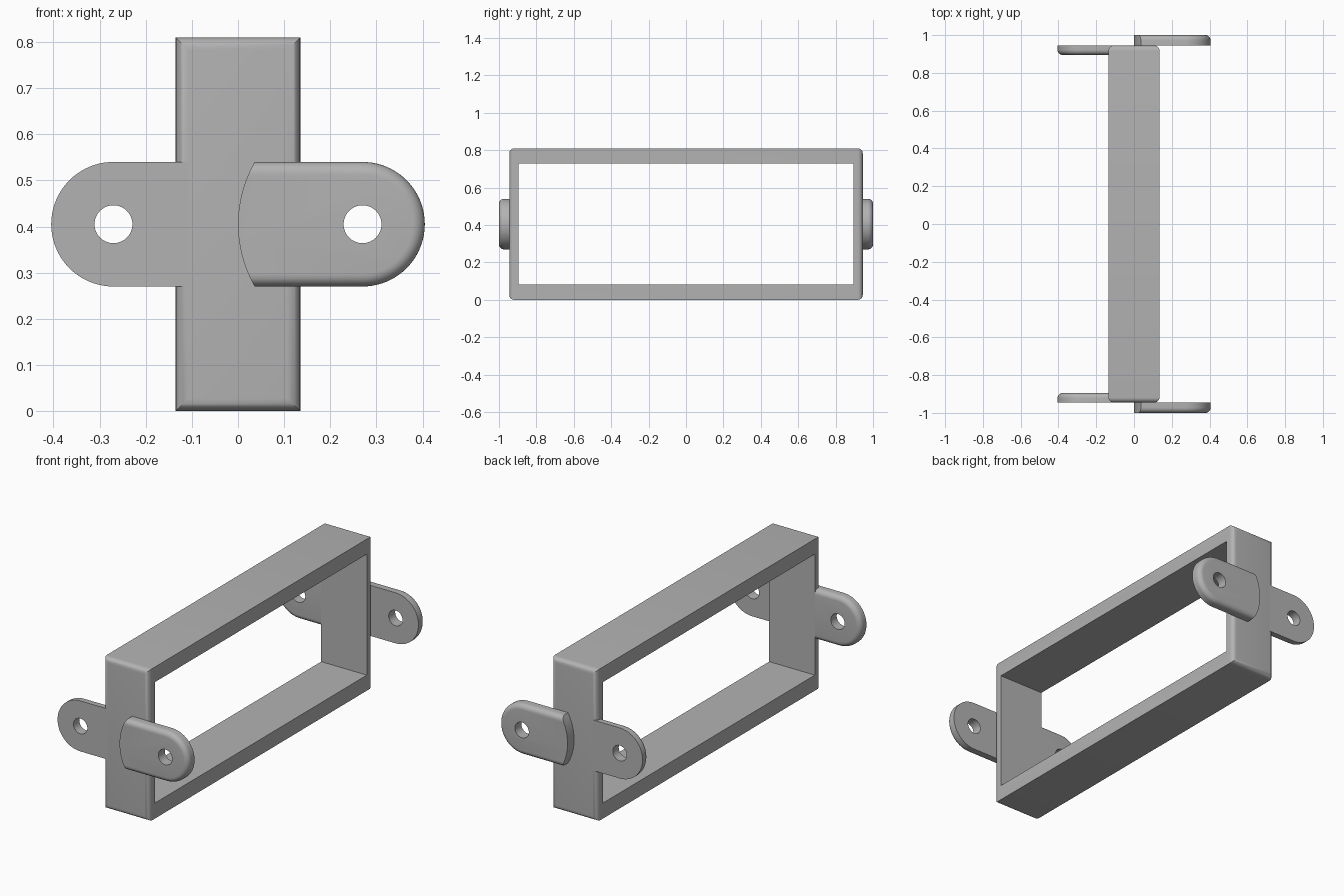
import bpy, bmesh, math
from mathutils import Matrix, Vector

cube = bpy.data.objects.get("Cube")
if cube:
    bpy.data.objects.remove(cube, do_unlink=True)

HALF_X, END_Y, WALL_Y, HEIGHT = 0.135, 0.945, 0.895, 0.81
MID_Z, HOLE_X, HOLE_R, TAB_R = HEIGHT / 2, 0.27, 0.041, 0.135
FILLET = 0.027

grey = bpy.data.materials.new("plain grey")
grey.use_nodes = True
grey.diffuse_color = (0.45, 0.45, 0.45, 1)
grey.node_tree.nodes["Principled BSDF"].inputs["Base Color"].default_value = grey.diffuse_color


def make_object(name, bm):
    bmesh.ops.recalc_face_normals(bm, faces=bm.faces)
    mesh = bpy.data.meshes.new(name)
    bm.to_mesh(mesh)
    bm.free()
    obj = bpy.data.objects.new(name, mesh)
    bpy.context.collection.objects.link(obj)
    mesh.materials.append(grey)
    return obj


def box(bm, low, high):
    low, high = Vector(low), Vector(high)
    matrix = Matrix.Translation((low + high) / 2) @ Matrix.Diagonal((*(high - low), 1))
    bmesh.ops.create_cube(bm, size=1, matrix=matrix)


def round_edges(bm, edges):
    bmesh.ops.bevel(bm, geom=edges, offset=FILLET, segments=7,
                    profile=0.5, affect='EDGES', clamp_overlap=False)


def cylinder(name, x, radius):
    """Cutter running along y, level with the tabs."""
    bm = bmesh.new()
    matrix = Matrix.Translation((x, -END_Y, MID_Z)) @ Matrix.Rotation(math.pi / 2, 4, 'X')
    bmesh.ops.create_cone(bm, cap_ends=True, segments=96, radius1=radius,
                          radius2=radius, depth=0.4, matrix=matrix)
    return make_object(name, bm)


def finish(obj, cuts, mirror=False):
    """Apply the cuts and the mirrored copy, then smooth the fillets."""
    for cutter, operation in cuts:
        mod = obj.modifiers.new("cut", 'BOOLEAN')
        mod.operation, mod.object, mod.solver = operation, cutter, 'EXACT'
        cutter.hide_render = True
    if mirror:
        mod = obj.modifiers.new("other end", 'MIRROR')
        mod.use_axis = (False, True, False)
        mod.use_mirror_merge = False
    graph = bpy.context.evaluated_depsgraph_get()
    baked = bpy.data.meshes.new_from_object(obj.evaluated_get(graph))
    obj.modifiers.clear()
    obj.data = baked
    for cutter, _ in cuts:
        bpy.data.objects.remove(cutter, do_unlink=True)
    bpy.ops.object.select_all(action='DESELECT')
    obj.select_set(True)
    bpy.context.view_layer.objects.active = obj
    bpy.ops.object.shade_smooth_by_angle(angle=math.radians(30))


def tab_slab(name, start, side, flat_y, round_y):
    """Round-ended slab whose face at round_y has a filleted rim."""
    bm = bmesh.new()
    outline = [(start, MID_Z - TAB_R)]
    steps = 40
    for i in range(steps + 1):
        a = math.pi * (i / steps - 0.5)
        outline.append((side * (HOLE_X + TAB_R * math.cos(a)), MID_Z + TAB_R * math.sin(a)))
    outline.append((start, MID_Z + TAB_R))
    face = bm.faces.new([bm.verts.new((x, flat_y, z)) for x, z in outline])
    grown = bmesh.ops.extrude_face_region(bm, geom=[face], use_keep_orig=True)["geom"]
    verts = [v for v in grown if isinstance(v, bmesh.types.BMVert)]
    for v in verts:
        v.co.y = round_y
    rim = [e for e in bm.edges
           if all(v in verts for v in e.verts)
           and not all(abs(v.co.x - start) < 1e-5 for v in e.verts)]
    bmesh.ops.recalc_face_normals(bm, faces=bm.faces)
    round_edges(bm, rim)
    return make_object(name, bm)


# Rectangular frame: rounded end rims, open through the sides
bm = bmesh.new()
box(bm, (-HALF_X, -END_Y, 0), (HALF_X, END_Y, HEIGHT))
round_edges(bm, [e for e in bm.edges if abs(e.verts[0].co.y - e.verts[1].co.y) < 1e-5])
frame = make_object("frame", bm)
bm = bmesh.new()
box(bm, (-1, -WALL_Y, 0.083), (1, WALL_Y, 0.729))
finish(frame, [(make_object("opening_cutter", bm), 'DIFFERENCE')])

# Inner tabs, flush with the end walls
inner = tab_slab("inner_tabs", -HALF_X + FILLET, -1, -END_Y, -WALL_Y)
finish(inner, [(cylinder("hole_cutter", -HOLE_X, HOLE_R), 'DIFFERENCE')], mirror=True)

# Outer tabs, lying on the end walls with a curved inner end
outer = tab_slab("outer_tabs", -0.1, 1, -END_Y, -1)
finish(outer, [(cylinder("end_cutter", HOLE_X, HOLE_X), 'INTERSECT'),
               (cylinder("hole_cutter", HOLE_X, HOLE_R), 'DIFFERENCE')], mirror=True)
